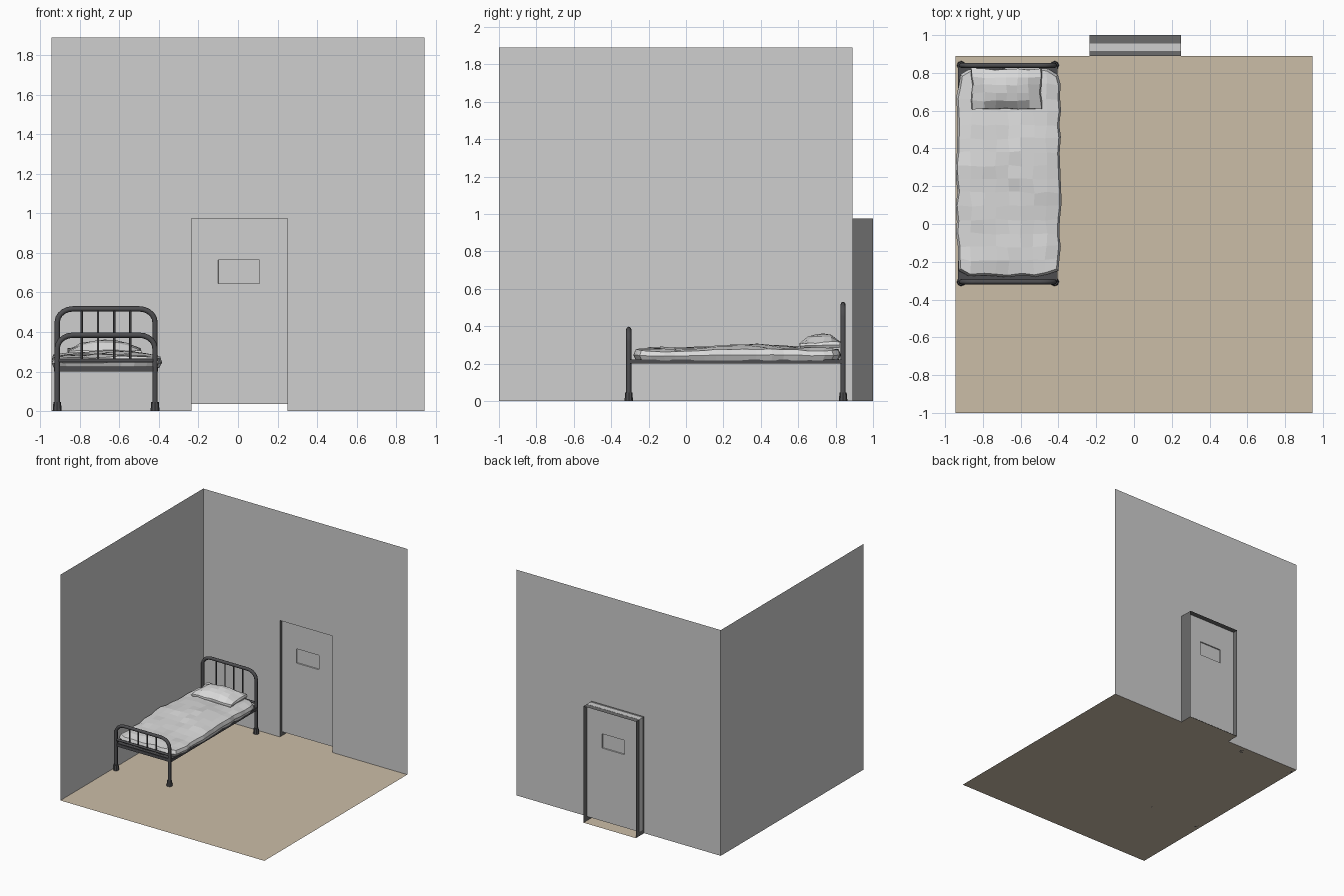
import bpy, bmesh, math, random

if "Cube" in bpy.data.objects:
    bpy.data.objects.remove(bpy.data.objects["Cube"])

random.seed(4)


def material(name, rgb):
    m = bpy.data.materials.new(name)
    m.diffuse_color = (*rgb, 1)
    m.use_nodes = True
    m.node_tree.nodes["Principled BSDF"].inputs["Base Color"].default_value = m.diffuse_color
    return m


WALL = material("wall grey", (0.62, 0.62, 0.62))
FLOOR = material("floor tan", (0.60, 0.51, 0.39))
FRAME = material("door frame grey", (0.15, 0.15, 0.15))
METAL = material("bed dark metal", (0.075, 0.075, 0.08))
CLOTH = material("bedding white", (0.70, 0.70, 0.70))


def finish(name, bm, mat):
    bmesh.ops.recalc_face_normals(bm, faces=bm.faces)
    me = bpy.data.meshes.new(name)
    bm.to_mesh(me)
    bm.free()
    me.materials.append(mat)
    ob = bpy.data.objects.new(name, me)
    bpy.context.collection.objects.link(ob)
    return ob


def sheet(name, polys, mat):
    bm = bmesh.new()
    for p in polys:
        bm.faces.new([bm.verts.new(v) for v in p])
    return finish(name, bm, mat)


def add_box(bm, lo, hi):
    vs = bmesh.ops.create_cube(bm, size=1)["verts"]
    for v in vs:
        for i in range(3):
            v.co[i] = lo[i] if v.co[i] < 0 else hi[i]


def box(name, lo, hi, mat):
    bm = bmesh.new()
    add_box(bm, lo, hi)
    return finish(name, bm, mat)


def tube(name, points, radius, sides_res=2):
    cu = bpy.data.curves.new(name, 'CURVE')
    cu.dimensions = '3D'
    cu.bevel_depth = radius
    cu.bevel_resolution = sides_res
    cu.use_fill_caps = True
    sp = cu.splines.new('POLY')
    sp.points.add(len(points) - 1)
    for q, p in zip(sp.points, points):
        q.co = (*p, 1)
    cu.materials.append(METAL)
    ob = bpy.data.objects.new(name, cu)
    bpy.context.collection.objects.link(ob)
    bpy.ops.object.select_all(action='DESELECT')
    ob.select_set(True)
    bpy.context.view_layer.objects.active = ob
    bpy.ops.object.convert(target='MESH')


# Room shell: floor with threshold, side wall, back wall with doorway
W, YB, H = 0.945, 0.89, 1.89
DL, DR, DT = -0.235, 0.25, 0.975
sheet("floor", [[(-W, -1, 0), (W, -1, 0), (W, YB, 0), (DR, YB, 0), (DR, 1, 0),
                 (DL, 1, 0), (DL, YB, 0), (-W, YB, 0)]], FLOOR)
sheet("left_wall", [[(-W, -1, 0), (-W, YB, 0), (-W, YB, H), (-W, -1, H)]], WALL)
sheet("back_wall", [[(-W, YB, 0), (DL, YB, 0), (DL, YB, DT), (DR, YB, DT),
                     (DR, YB, 0), (W, YB, 0), (W, YB, H), (-W, YB, H)]], WALL)

# Door niche lining: two jambs and a lintel
sheet("door_lining",
      [[(x, YB, 0), (x, 1, 0), (x, 1, DT), (x, YB, DT)] for x in (DL, DR)]
      + [[(DL, YB, DT), (DR, YB, DT), (DR, 1, DT), (DL, 1, DT)]], FRAME)

# Door slab with a shallow recessed window on each side
bm = bmesh.new()
add_box(bm, (DL - 0.0008, 0.915, 0.035), (DR - 0.0005, 0.955, DT + 0.001))
for axis, at in ((0, -0.10), (0, 0.11), (2, 0.645), (2, 0.765)):
    co, no = [0, 0, 0], [0, 0, 0]
    co[axis], no[axis] = at, 1
    bmesh.ops.bisect_plane(bm, geom=bm.verts[:] + bm.edges[:] + bm.faces[:],
                           plane_co=co, plane_no=no)
bm.normal_update()
panes = []
for f in bm.faces:
    c = f.calc_center_median()
    if abs(f.normal.y) > 0.9 and -0.1 < c.x < 0.11 and 0.645 < c.z < 0.765:
        panes.append(f)
for f in panes:
    bmesh.ops.inset_region(bm, faces=[f], thickness=0.002, depth=-0.009)
finish("door", bm, WALL)

# Bed ends: bent tube arch, cross bars, spindles and feet
XL, XR = -0.915, -0.42
CX = (XL + XR) / 2
Y_FOOT, Y_HEAD = -0.306, 0.84


def arch(y, top, r=0.08):
    pts = [(XL, y, 0.01)]
    for i in range(6):
        a = math.pi - i * math.pi / 10
        pts.append((XL + r + r * math.cos(a), y, top - r * 0.85 + r * 0.85 * math.sin(a)))
    return pts + [(2 * CX - x, yy, z) for x, yy, z in reversed(pts)]


for end, y, top in (("foot", Y_FOOT, 0.384), ("head", Y_HEAD, 0.517)):
    tube(end + "_arch", arch(y, top), 0.0135)
    tube(end + "_cross_bar", [(XL, y, 0.255), (XR, y, 0.255)], 0.010)
    for i in range(4):
        x = CX + (i - 1.5) * 0.082
        tube(f"{end}_spindle_{i}", [(x, y, 0.255), (x, y, top)], 0.006, 1)
    for side, x in (("left", XL), ("right", XR)):
        bm = bmesh.new()
        bmesh.ops.create_cone(bm, cap_ends=True, segments=8, radius1=0.023,
                              radius2=0.019, depth=0.045)
        bmesh.ops.translate(bm, verts=bm.verts, vec=(x, y, 0.0225))
        finish(f"{end}_{side}_foot", bm, METAL)
    box(end + "_end_rail", (XL, y - 0.006, 0.20), (XR, y + 0.006, 0.225), METAL)
    inward = 0.05 if end == "foot" else -0.05
    box(end + "_ledge", (XL, min(y, y + inward), 0.209),
        (XR, max(y, y + inward), 0.215), METAL)

# Angle-iron side rails
for side, x, s in (("left", XL - 0.012, 1), ("right", XR + 0.012, -1)):
    box(side + "_rail", (x - 0.004, Y_FOOT, 0.20), (x + 0.004, Y_HEAD, 0.222), METAL)
    box(side + "_rail_ledge", (min(x, x + s * 0.04), Y_FOOT, 0.209),
        (max(x, x + s * 0.04), Y_HEAD, 0.215), METAL)


def cushion(name, lo, hi, z0, nx, ny, top, wob, corner):
    """Rumpled pad: grid top, bulging side band, flat base."""
    cx, cy = (lo[0] + hi[0]) / 2, (lo[1] + hi[1]) / 2
    sx, sy = (hi[0] - lo[0]) / 2, (hi[1] - lo[1]) / 2
    bm = bmesh.new()
    bmesh.ops.create_grid(bm, x_segments=nx, y_segments=ny, size=1)
    for v in bm.verts:
        u, w = v.co.x, v.co.y
        edge = max(abs(u), abs(w)) > 0.99
        k = 0.95 - corner * (abs(u * w)) ** 6
        v.co = (cx + u * sx * k + random.uniform(-wob, wob),
                cy + w * sy * (k + 0.02) + random.uniform(-wob, wob),
                top(u, w) + random.uniform(-wob, wob) * (0.5 if edge else 0.7))
    # side band, then tuck under
    for scale, drop in ((1.04, 0.5), (0.95, 1.0)):
        edges = [e for e in bm.edges if e.is_boundary]
        new = bmesh.ops.extrude_edge_only(bm, edges=edges)["geom"]
        for v in (g for g in new if isinstance(g, bmesh.types.BMVert)):
            v.co.x = min(hi[0], max(lo[0], cx + (v.co.x - cx) * scale))
            v.co.y = min(hi[1], max(lo[1], cy + (v.co.y - cy) * (1 + (scale - 1) * 0.5)))
            v.co.z += (z0 - v.co.z) * drop
    bmesh.ops.holes_fill(bm, edges=[e for e in bm.edges if e.is_boundary], sides=0)
    return finish(name, bm, CLOTH)


def mattress_top(u, w):
    fall = 0.018 * max(abs(u) ** 4, abs(w) ** 10)
    return (0.292 + 0.008 * math.sin(5 * w + 1) + 0.004 * math.sin(4 * u + 6 * w)
            - fall - 0.014 * max(0, -w - 0.5))


def pillow_top(u, w):
    return 0.312 + 0.045 * (1 - abs(u) ** 3) * (1 - abs(w) ** 3) + 0.006 * w


cushion("mattress", (-0.944, -0.282), (-0.385, 0.828), 0.217, 8, 15,
        mattress_top, 0.007, 0.06)
cushion("pillow", (-0.862, 0.608), (-0.488, 0.822), 0.283, 6, 5,
        pillow_top, 0.005, -0.03)
